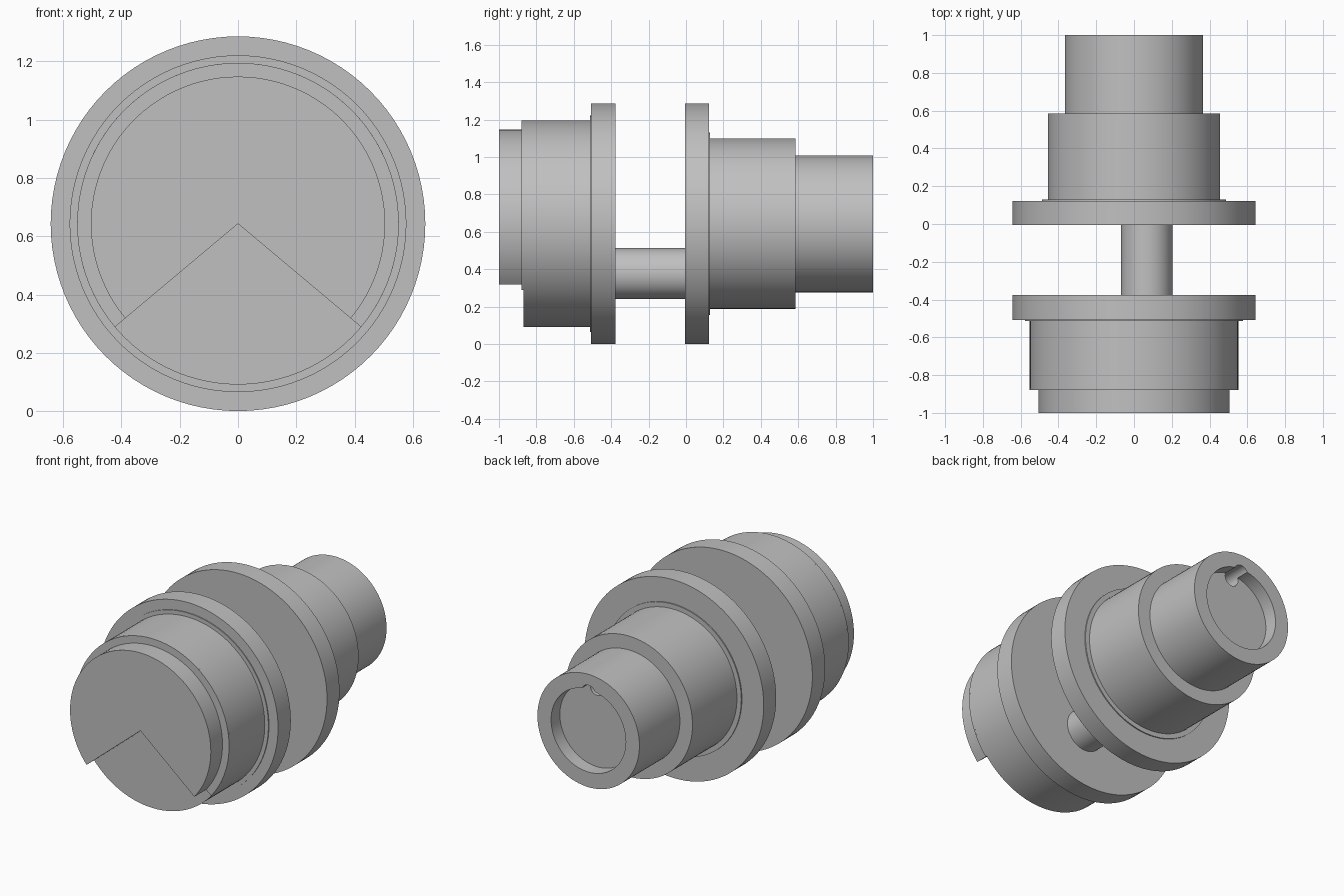
import bpy
import bmesh
from math import sin, cos, radians

AXIS_Z = 0.643   # height of the main shaft axis
SIDES = 96

if "Cube" in bpy.data.objects:
    bpy.data.objects.remove(bpy.data.objects["Cube"], do_unlink=True)

steel = bpy.data.materials.new("grey steel")
steel.use_nodes = True
grey = (0.53, 0.53, 0.53, 1)
steel.diffuse_color = grey
steel.node_tree.nodes["Principled BSDF"].inputs["Base Color"].default_value = grey


def arc(radius, start, end, count):
    """Points on an arc in the x-z plane, angles in degrees."""
    angles = [radians(start + (end - start) * i / count) for i in range(count + 1)]
    return [(radius * cos(a), radius * sin(a)) for a in angles]


def extrude(name, outline, y0, y1, x=0, z=AXIS_Z):
    """Solid prism of an x-z outline running from y0 to y1."""
    bm = bmesh.new()
    face = bm.faces.new([bm.verts.new((x + px, y0, z + pz)) for px, pz in outline])
    moved = bmesh.ops.extrude_face_region(bm, geom=[face])["geom"]
    verts = [v for v in moved if isinstance(v, bmesh.types.BMVert)]
    bmesh.ops.translate(bm, verts=verts, vec=(0, y1 - y0, 0))
    bmesh.ops.recalc_face_normals(bm, faces=bm.faces)
    mesh = bpy.data.meshes.new(name)
    bm.to_mesh(mesh)
    bm.free()
    mesh.materials.append(steel)
    obj = bpy.data.objects.new(name, mesh)
    bpy.context.collection.objects.link(obj)
    return obj


def disc(name, radius, y0, y1, **place):
    return extrude(name, arc(radius, 0, 360, SIDES)[:-1], y0, y1, **place)


def sector(name, radius, y0, y1):
    """Disc with a wedge missing at the bottom."""
    return extrude(name, [(0, 0)] + arc(radius, -40, 220, 72), y0, y1)


def select_only(obj):
    bpy.ops.object.select_all(action='DESELECT')
    obj.select_set(True)
    bpy.context.view_layer.objects.active = obj


def cut(obj, cutter):
    """Subtract the cutter and discard it."""
    cutter.hide_render = True
    mod = obj.modifiers.new("cut", 'BOOLEAN')
    mod.operation = 'DIFFERENCE'
    mod.solver = 'EXACT'
    mod.object = cutter
    select_only(obj)
    bpy.ops.object.modifier_apply(modifier=mod.name)
    bpy.data.objects.remove(cutter, do_unlink=True)


# Front end: notched drive face on the large journal
parts = [
    sector("front_drive_face", 0.505, -1.0, -0.87),
    sector("front_journal_lip", 0.552, -0.88, -0.87),
    disc("front_journal", 0.552, -0.87, -0.49),
    disc("front_collar", 0.578, -0.514, -0.49),
    disc("front_web", AXIS_Z, -0.508, -0.377),
]

# Offset crank pin joining the two webs
parts.append(disc("crank_pin", 0.136, -0.39, 0.01, x=0.068, z=0.377))

# Rear end: web, collar, journal and nose
parts += [
    disc("rear_web", AXIS_Z, -0.006, 0.122),
    disc("rear_collar", 0.487, 0.11, 0.129),
    disc("rear_journal", 0.456, 0.11, 0.585),
]
nose = disc("rear_nose", 0.366, 0.57, 1.0)
parts.append(nose)

# Shallow recess and dowel hole in the end of the nose
cut(nose, disc("recess_cutter", 0.268, 0.91, 1.1))
cut(nose, disc("dowel_cutter", 0.05, 0.75, 1.1, z=AXIS_Z + 0.245))

for part in parts:
    select_only(part)
    bpy.ops.object.shade_smooth_by_angle(angle=radians(30))
